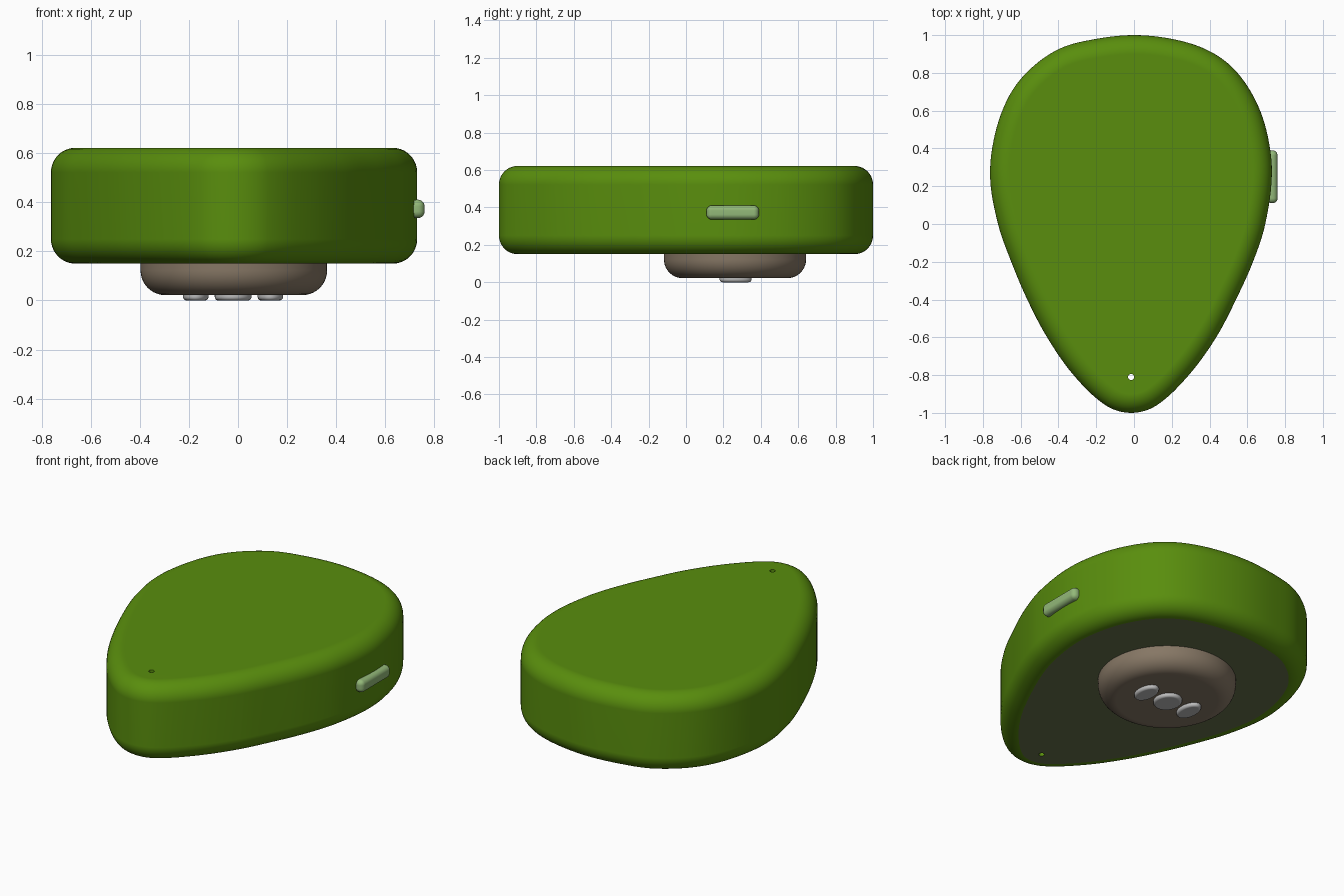
import bpy, bmesh, math
from mathutils import Vector
from mathutils.geometry import interpolate_bezier

if "Cube" in bpy.data.objects:
    bpy.data.objects.remove(bpy.data.objects["Cube"])


def material(name, rgb):
    m = bpy.data.materials.new(name)
    m.diffuse_color = (*rgb, 1)
    m.use_nodes = True
    m.node_tree.nodes["Principled BSDF"].inputs["Base Color"].default_value = m.diffuse_color
    return m


GREEN = material("leaf_green", (0.10, 0.27, 0.004))
PLATE = material("olive_grey", (0.13, 0.16, 0.07))
TAUPE = material("taupe", (0.24, 0.185, 0.13))
PALE = material("pale_green", (0.29, 0.48, 0.19))
SILVER = material("silver", (0.5, 0.5, 0.5))


def closed_spline(pts, steps=6):
    """Smooth closed curve through the points."""
    pts = [Vector(p).to_3d() for p in pts]
    n, out = len(pts), []
    for i in range(n):
        p0, p1, p2, p3 = (pts[(i + k) % n] for k in (-1, 0, 1, 2))
        d = (p2 - p1).length
        t1, t2 = (p2 - p0).normalized() * d / 3, (p3 - p1).normalized() * d / 3
        out += interpolate_bezier(p1, p1 + t1, p2 - t2, p2, steps + 1)[:-1]
    return out


def inset(loop, d):
    """Move a clockwise loop inward by d."""
    n, out = len(loop), []
    for i, p in enumerate(loop):
        t = (loop[(i + 1) % n] - loop[i - 1]).normalized()
        out.append(p + Vector((t.y, -t.x, 0)) * d)
    return out


def ellipse(cx, cy, rx, ry, n=96):
    return [Vector((cx + rx * math.sin(2 * math.pi * i / n),
                    cy + ry * math.cos(2 * math.pi * i / n), 0)) for i in range(n)]


def slab(name, loop, profile, mats):
    """Stack inset copies of a loop; profile is (inset, z) from bottom to top."""
    bm = bmesh.new()
    rings = [[bm.verts.new((p.x, p.y, z)) for p in inset(loop, d)] for d, z in profile]
    n = len(loop)
    for a, b in zip(rings, rings[1:]):
        for i in range(n):
            j = (i + 1) % n
            bm.faces.new((a[i], b[i], b[j], a[j]))
    base = bm.faces.new(rings[0])
    base.material_index = len(mats) - 1
    bm.faces.new(rings[-1][::-1])
    bmesh.ops.recalc_face_normals(bm, faces=bm.faces)
    me = bpy.data.meshes.new(name)
    bm.to_mesh(me)
    bm.free()
    for m in mats:
        me.materials.append(m)
    ob = bpy.data.objects.new(name, me)
    bpy.context.collection.objects.link(ob)
    return ob


def fillet(r, z, up, n=10):
    """Quarter-round edge from flat end at z to the wall."""
    out = []
    for i in range(n + 1):
        a = math.pi / 2 * i / n
        out.append((r * (1 - math.sin(a)), z + up * r * (1 - math.cos(a))))
    return out if up > 0 else out[::-1]


def smooth(ob):
    bpy.ops.object.select_all(action='DESELECT')
    ob.select_set(True)
    bpy.context.view_layer.objects.active = ob
    bpy.ops.object.shade_smooth_by_angle(angle=math.radians(35))
    mod = ob.modifiers.new("weighted_normals", 'WEIGHTED_NORMAL')
    mod.keep_sharp = True


# Teardrop body with rounded rims and a flat base plate
outline = closed_spline([
    (0, 1), (0.2, 0.98), (0.38, 0.925), (0.52, 0.83), (0.63, 0.68), (0.70, 0.50),
    (0.73, 0.27), (0.695, 0), (0.63, -0.2), (0.54, -0.4), (0.435, -0.6), (0.29, -0.8),
    (0.12, -0.96), (-0.015, -1), (-0.15, -0.96), (-0.32, -0.8), (-0.46, -0.6),
    (-0.565, -0.4), (-0.65, -0.2), (-0.72, 0), (-0.762, 0.25), (-0.735, 0.48),
    (-0.66, 0.68), (-0.55, 0.82), (-0.39, 0.93), (-0.2, 0.98)])
body = slab("body", outline, fillet(0.1, 0.15, 1) + fillet(0.1, 0.622, -1), [GREEN, PLATE])

# Pin hole through the narrow end
cutter = slab("hole_cutter", ellipse(-0.015, -0.81, 0.016, 0.016, 24),
              [(0, 0), (0, 0.8)], [GREEN])
cutter.hide_render = True
cut = body.modifiers.new("pin_hole", 'BOOLEAN')
cut.operation, cut.solver, cut.object = 'DIFFERENCE', 'EXACT', cutter
bpy.context.view_layer.objects.active = body
bpy.ops.object.modifier_apply(modifier=cut.name)
bpy.data.objects.remove(cutter)
smooth(body)

# Round push button underneath
smooth(slab("push_button", ellipse(-0.017, 0.262, 0.38, 0.38),
            fillet(0.1, 0.022, 1) + [(0, 0.16)], [TAUPE]))

# Plain raised touch pads on the push button
for i, (x, rx) in enumerate([(-0.172, 0.052), (-0.02, 0.075), (0.132, 0.052)]):
    smooth(slab(f"touch_pad_{i + 1}", ellipse(x, 0.265, rx, 0.085, 40),
                fillet(0.015, 0, 1, 5) + [(0, 0.03)], [SILVER]))

# Slim side key
bm = bmesh.new()
bmesh.ops.create_cube(bm, size=1)
for v in bm.verts:
    v.co = Vector((0.73, 0.25, 0.373)) + v.co * Vector((0.06, 0.28, 0.075))
bmesh.ops.bevel(bm, geom=bm.edges[:], offset=0.027, segments=6, profile=0.5,
                affect='EDGES')
me = bpy.data.meshes.new("side_key")
bm.to_mesh(me)
bm.free()
me.materials.append(PALE)
key = bpy.data.objects.new("side_key", me)
bpy.context.collection.objects.link(key)
smooth(key)
